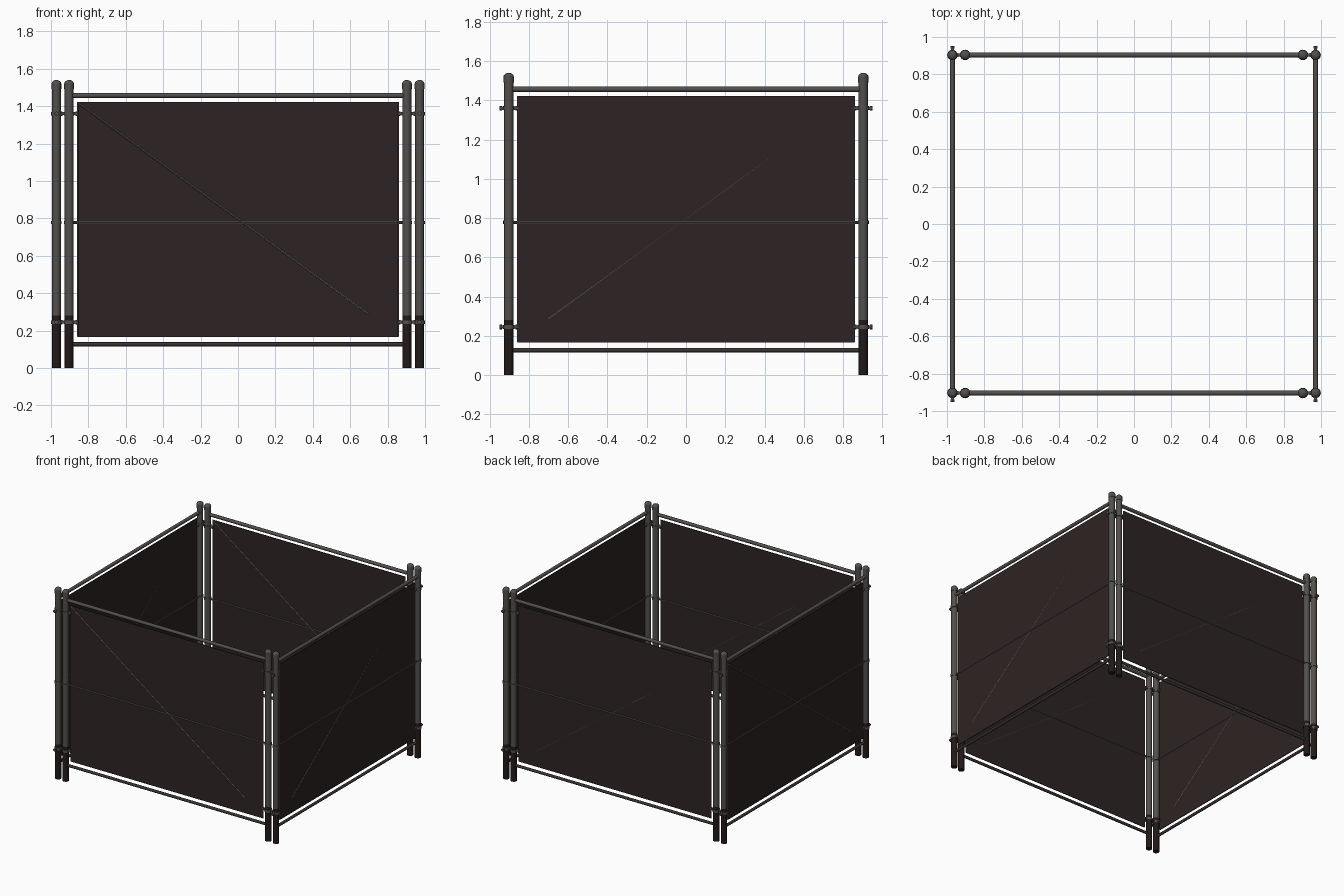
import bpy, math
from mathutils import Vector, Matrix

if "Cube" in bpy.data.objects:
    bpy.data.objects.remove(bpy.data.objects["Cube"])


def material(name, rgb):
    m = bpy.data.materials.new(name)
    m.diffuse_color = (*rgb, 1)
    m.use_nodes = True
    m.node_tree.nodes["Principled BSDF"].inputs["Base Color"].default_value = m.diffuse_color
    return m


STEEL = material("grey steel", (0.085, 0.079, 0.075))
RUST = material("dark rusted steel", (0.016, 0.010, 0.010))
WORN = material("worn steel", (0.040, 0.034, 0.033))
WIRE = material("pale wire", (0.13, 0.12, 0.115))
MESH = material("dark brown sheet", (0.027, 0.017, 0.017))


def finish(ob, name, mat, place):
    ob.name = name
    ob.data.materials.append(mat)
    bpy.ops.object.shade_smooth_by_angle(angle=math.radians(40))
    ob.matrix_world = place @ ob.matrix_world
    return ob


def rod(name, a, b, r, mat, place, sides=12):
    a, b = Vector(a), Vector(b)
    d = b - a
    bpy.ops.mesh.primitive_cylinder_add(vertices=sides, radius=r, depth=d.length)
    ob = bpy.context.object
    ob.matrix_world = Matrix.Translation((a + b) / 2) @ d.to_track_quat('Z', 'Y').to_matrix().to_4x4()
    return finish(ob, name, mat, place)


def dome(name, loc, r, h, mat, place):
    bpy.ops.mesh.primitive_uv_sphere_add(segments=16, ring_count=8, radius=1)
    ob = bpy.context.object
    ob.matrix_world = Matrix.Translation(loc) @ Matrix.Diagonal((r, r, h, 1))
    return finish(ob, name, mat, place)


def box(name, loc, size, mat, place):
    bpy.ops.mesh.primitive_cube_add(size=1)
    ob = bpy.context.object
    ob.matrix_world = Matrix.Translation(loc) @ Matrix.Diagonal((*size, 1))
    return finish(ob, name, mat, place)


POST = 0.903


def panel(side, place):
    # sheet and its thin side bars
    box(side + "_sheet", (0, 0, 0.794), (1.716, 0.005, 1.256), MESH, place)
    for s in (-1, 1):
        rod(side + "_sheet_edge_bar", (s * 0.857, 0, 0.168), (s * 0.857, 0, 1.421), 0.004, STEEL, place, 8)
    # rails and bracing
    rod(side + "_top_rail", (-POST, 0, 1.457), (POST, 0, 1.457), 0.0135, STEEL, place)
    rod(side + "_bottom_rail", (-POST, 0, 0.127), (POST, 0, 0.127), 0.011, WORN, place)
    rod(side + "_middle_rail", (-POST, 0, 0.778), (POST, 0, 0.778), 0.007, STEEL, place, 8)
    rod(side + "_diagonal_wire", (-0.855, -0.003, 1.418), (0.70, -0.001, 0.287), 0.005, WIRE, place, 8)
    for s in (-1, 1):
        x = s * POST
        # post with rusted foot and domed cap
        rod(side + "_post_foot", (x, 0, 0), (x, 0, 0.28), 0.0235, RUST, place, 16)
        rod(side + "_post", (x, 0, 0.28), (x, 0, 1.50), 0.0235, STEEL, place, 16)
        rod(side + "_post_cap", (x, 0, 1.492), (x, 0, 1.52), 0.026, STEEL, place, 16)
        dome(side + "_post_cap_top", (x, 0, 1.52), 0.026, 0.02, STEEL, place)
        # bolted clamps
        for z in (0.245, 1.36):
            rod(side + "_clamp_band", (x, 0, z - 0.01), (x, 0, z + 0.01), 0.028, STEEL, place, 16)
            box(side + "_clamp_ears", (x, 0, z), (0.076, 0.016, 0.016), STEEL, place)
            for e in (-1, 1):
                rod(side + "_clamp_bolt", (x + e * 0.034, 0, z), (x + e * 0.048, 0, z), 0.012, STEEL, place, 6)
        # small band holding the middle rail
        rod(side + "_middle_band", (x, 0, 0.769), (x, 0, 0.787), 0.0275, STEEL, place, 16)


# four identical panels, side ones turned a quarter
turn = Matrix.Rotation(-math.pi / 2, 4, 'Z')
panel("front", Matrix.Translation((0, -0.904, 0)))
panel("back", Matrix.Translation((0, 0.904, 0)))
panel("left", Matrix.Translation((-0.971, 0, 0)) @ turn)
panel("right", Matrix.Translation((0.971, 0, 0)) @ turn)
